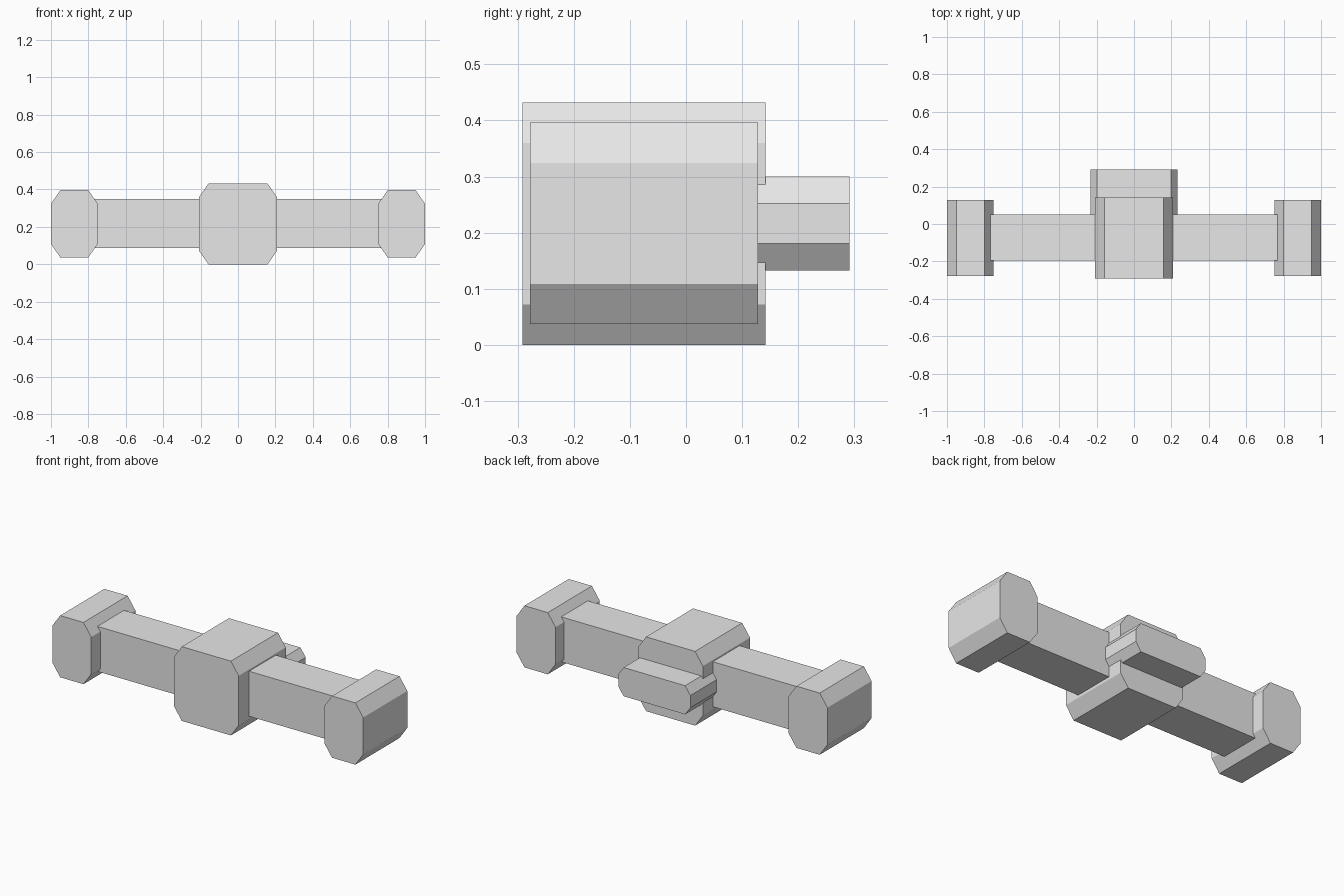
import bpy
import bmesh

if "Cube" in bpy.data.objects:
    bpy.data.objects.remove(bpy.data.objects["Cube"])

grey = bpy.data.materials.new("light_grey")
grey.diffuse_color = (0.8, 0.8, 0.8, 1)
grey.use_nodes = True
grey.node_tree.nodes["Principled BSDF"].inputs["Base Color"].default_value = grey.diffuse_color


def prism(name, x0, x1, y0, y1, z0, z1, cx=0.0, cz=0.0):
    """Block along y whose x-z outline has its corners cut by cx and cz."""
    if cx:
        outline = [(x0 + cx, z0), (x1 - cx, z0), (x1, z0 + cz), (x1, z1 - cz),
                   (x1 - cx, z1), (x0 + cx, z1), (x0, z1 - cz), (x0, z0 + cz)]
    else:
        outline = [(x0, z0), (x1, z0), (x1, z1), (x0, z1)]
    bm = bmesh.new()
    front = bm.faces.new([bm.verts.new((x, y0, z)) for x, z in outline])
    ext = bmesh.ops.extrude_face_region(bm, geom=[front], use_keep_orig=True)
    for v in ext["geom"]:
        if isinstance(v, bmesh.types.BMVert):
            v.co.y = y1
    bmesh.ops.recalc_face_normals(bm, faces=bm.faces)
    mesh = bpy.data.meshes.new(name)
    bm.to_mesh(mesh)
    bm.free()
    mesh.materials.append(grey)
    obj = bpy.data.objects.new(name, mesh)
    bpy.context.collection.objects.link(obj)
    return obj


# Long bar joining the blocks
prism("crossbar", -0.78, 0.78, -0.195, 0.05, 0.088, 0.35)

# Large central block
prism("center_block", -0.208, 0.208, -0.291, 0.142, 0, 0.432, 0.05, 0.072)

# Matching end blocks
for side, x0 in (("left", -1.0), ("right", 0.75)):
    prism(side + "_end_block", x0, x0 + 0.25, -0.278, 0.128, 0.037, 0.396, 0.05, 0.072)

# Small block at the back of the centre
prism("back_block", -0.232, 0.232, 0.0, 0.291, 0.133, 0.3, 0.034, 0.048)
